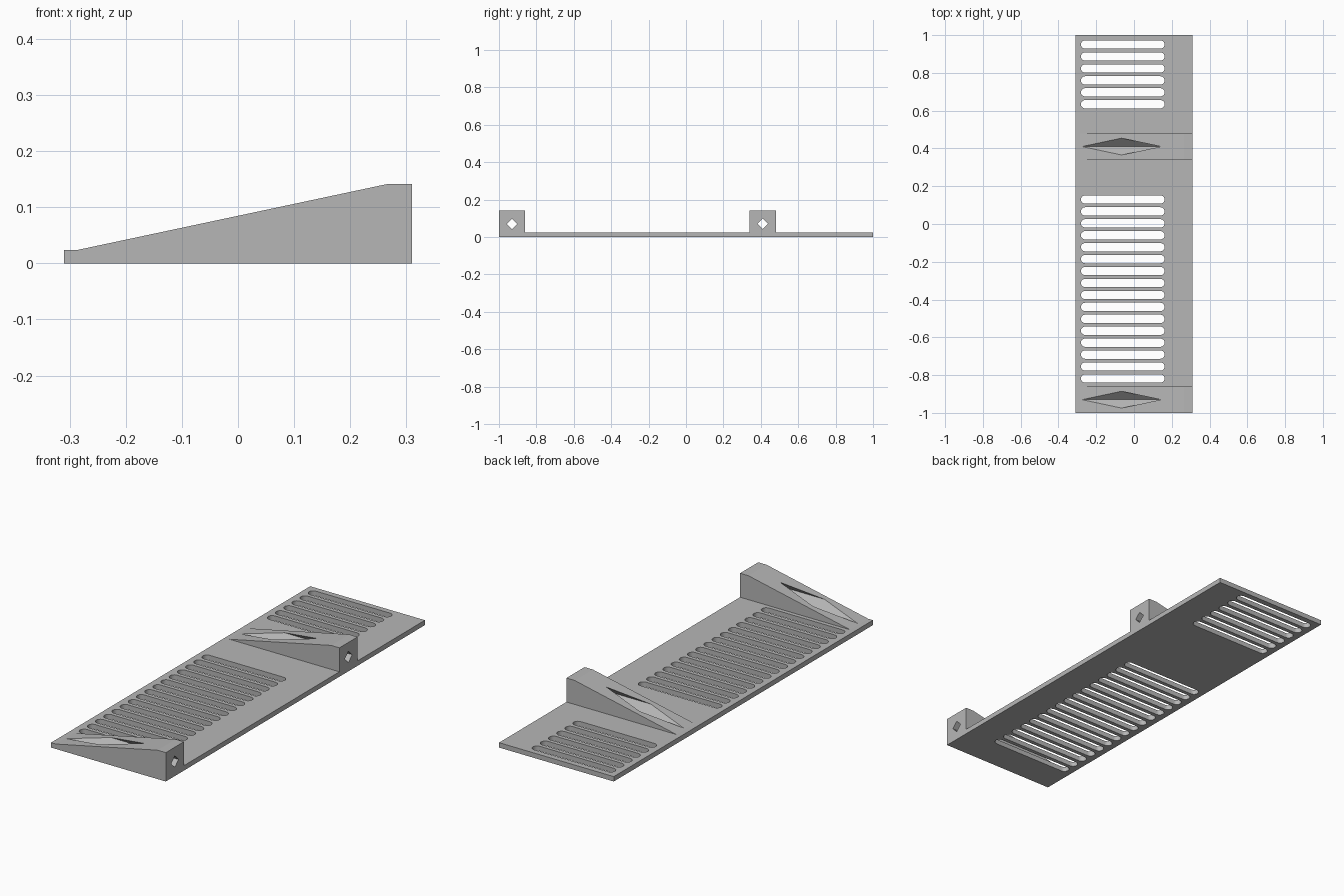
import bpy
import bmesh
import math

if "Cube" in bpy.data.objects:
    bpy.data.objects.remove(bpy.data.objects["Cube"])

X0, X1 = -0.31, 0.31      # plate extent across
THICK = 0.024             # plate thickness
TOP = 0.141               # bracket height

grey = bpy.data.materials.new("plain grey")
grey.diffuse_color = (0.47, 0.47, 0.47, 1)
grey.use_nodes = True
grey.node_tree.nodes["Principled BSDF"].inputs["Base Color"].default_value = grey.diffuse_color


def prism(name, points, direction):
    """Extrude a closed polygon along a direction into a solid."""
    bm = bmesh.new()
    face = bm.faces.new([bm.verts.new(p) for p in points])
    ext = bmesh.ops.extrude_face_region(bm, geom=[face])["geom"]
    bmesh.ops.translate(bm, vec=direction,
                        verts=[g for g in ext if isinstance(g, bmesh.types.BMVert)])
    bmesh.ops.recalc_face_normals(bm, faces=bm.faces[:])
    mesh = bpy.data.meshes.new(name)
    bm.to_mesh(mesh)
    bm.free()
    mesh.materials.append(grey)
    obj = bpy.data.objects.new(name, mesh)
    bpy.context.collection.objects.link(obj)
    return obj


def select(obj):
    bpy.ops.object.select_all(action='DESELECT')
    obj.select_set(True)
    bpy.context.view_layer.objects.active = obj


def cut_diamond(obj, y, half, xa, xb):
    """Cut a diamond-section channel running along x."""
    z = TOP / 2
    cutter = prism("diamond_cutter",
                   [(xa, y - half, z), (xa, y, z - half),
                    (xa, y + half, z), (xa, y, z + half)], (xb - xa, 0, 0))
    cutter.hide_render = True
    mod = obj.modifiers.new("channel", 'BOOLEAN')
    mod.operation = 'DIFFERENCE'
    mod.solver = 'EXACT'
    mod.object = cutter
    select(obj)
    bpy.ops.object.modifier_apply(modifier=mod.name)
    bpy.data.objects.remove(cutter, do_unlink=True)


# Plate: filled outline with rounded slots as holes
def slot_outline(y, xa=-0.281, xb=0.162, r=0.022, n=10):
    right = [(xb - r + r * math.cos(a), y + r * math.sin(a))
             for a in (-math.pi / 2 + math.pi * i / n for i in range(n + 1))]
    left = [(xa + r - r * math.cos(a), y - r * math.sin(a))
            for a in (-math.pi / 2 + math.pi * i / n for i in range(n + 1))]
    return right + left


outlines = [[(X0, -1), (X1, -1), (X1, 1), (X0, 1)]]
for first, count in ((0.95, 6), (0.13, 16)):
    outlines += [slot_outline(first - 0.0632 * i) for i in range(count)]

curve = bpy.data.curves.new("slotted_plate", 'CURVE')
curve.dimensions = '2D'
curve.fill_mode = 'BOTH'
curve.extrude = THICK / 2
for pts in outlines:
    spline = curve.splines.new('POLY')
    spline.points.add(len(pts) - 1)
    for p, (x, y) in zip(spline.points, pts):
        p.co = (x, y, 0, 1)
    spline.use_cyclic_u = True
curve.materials.append(grey)
plate = bpy.data.objects.new("slotted_plate", curve)
plate.location.z = THICK / 2
bpy.context.collection.objects.link(plate)
select(plate)
bpy.ops.object.convert(target='MESH')
plate = bpy.context.view_layer.objects.active
bm = bmesh.new()
bm.from_mesh(plate.data)
bmesh.ops.remove_doubles(bm, verts=bm.verts[:], dist=1e-5)
bmesh.ops.recalc_face_normals(bm, faces=bm.faces[:])
bm.to_mesh(plate.data)
bm.free()
select(plate)
bpy.ops.object.shade_smooth_by_angle(angle=math.radians(30))

# Wedge brackets, each with a wide diamond pocket and a narrow hole at the tall end
for name, ya, yb in (("front_wedge", -1.0, -0.86), ("rear_wedge", 0.34, 0.48)):
    wedge = prism(name, [(-0.285, ya, THICK), (X1, ya, THICK),
                         (X1, ya, TOP), (0.265, ya, TOP)], (0, yb - ya, 0))
    mid = (ya + yb) / 2
    cut_diamond(wedge, mid, 0.0445, -0.4, 0.26)
    cut_diamond(wedge, mid, 0.028, 0.2, 0.4)
